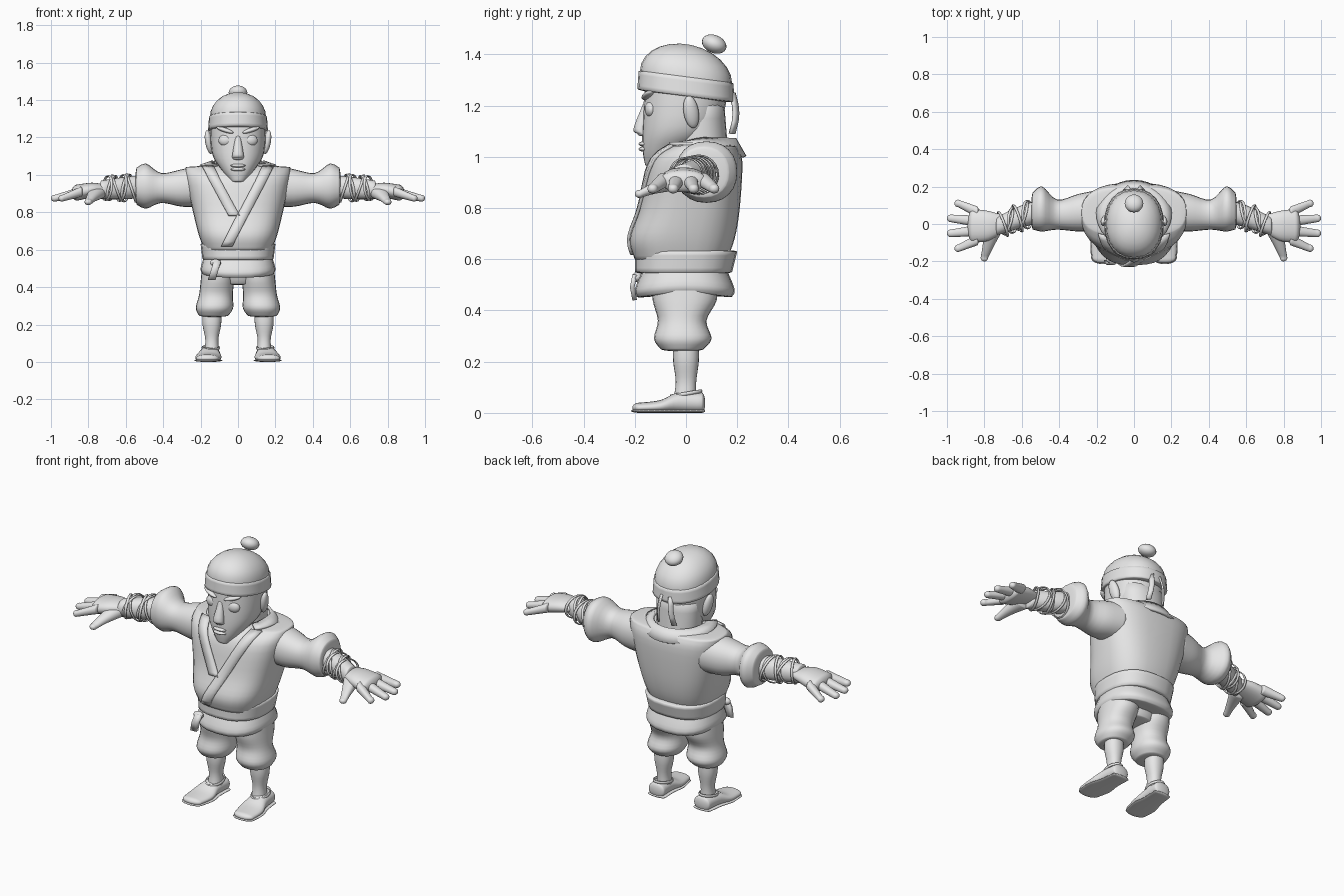
import bpy, bmesh
from math import sin, cos, pi, copysign
from mathutils import Matrix, Vector, Euler

cube = bpy.data.objects.get("Cube")
if cube:
    bpy.data.objects.remove(cube, do_unlink=True)

shade = .8
grey = bpy.data.materials.new("plain grey")
grey.use_nodes = True
grey.diffuse_color = (shade, shade, shade, 1)
grey.node_tree.nodes["Principled BSDF"].inputs["Base Color"].default_value = grey.diffuse_color


def finish(name, bm, mirror=False):
    """Turn a bmesh into a smooth object, optionally mirrored to the other side."""
    bmesh.ops.recalc_face_normals(bm, faces=bm.faces)
    mesh = bpy.data.meshes.new(name)
    bm.to_mesh(mesh)
    bm.free()
    mesh.materials.append(grey)
    for face in mesh.polygons:
        face.use_smooth = True
    obj = bpy.data.objects.new(name, mesh)
    bpy.context.collection.objects.link(obj)
    if mirror:
        modifier = obj.modifiers.new("mirror", "MIRROR")
        modifier.use_mirror_merge = False
    return obj


def bridge(bm, grid, closed):
    """Fill the quads between neighbouring rows of vertices."""
    for row, following in zip(grid, grid[1:]):
        count = len(row)
        for i in range(count if closed else count - 1):
            j = (i + 1) % count
            bm.faces.new((row[i], row[j], following[j], following[i]))


def smooth_keys(keys, steps=4):
    """Pass a smooth curve through the key rings."""
    padded = [keys[0], *keys, keys[-1]]
    result = []
    for a, b, c, d in zip(padded, padded[1:], padded[2:], padded[3:]):
        for k in range(steps):
            t = k / steps
            result.append([q + t / 2 * (r - p + t * (2 * p - 5 * q + 4 * r - s + t * (3 * (q - r) + s - p)))
                           for p, q, r, s in zip(a, b, c, d)])
    return result + [list(keys[-1])]


def loft(name, axis, keys, bulge=(.01, .01), mirror=False, power=2.2, sides=24, slope=0, arch=0):
    """Skin rings of x, y, z and two radii along an axis, with rounded ends."""
    rings = smooth_keys(keys)
    direction = copysign(1, keys[-1][axis] - keys[0][axis])
    low, high = [], []
    for end, source, depth in ((low, rings[0], -bulge[0]), (high, rings[-1], bulge[1])):
        for k in range(1, 7):
            angle = k * pi / 13
            ring = list(source)
            ring[axis] += direction * depth * sin(angle)
            ring[3:] = [radius * cos(angle) for radius in source[3:]]
            end.append(ring)
    bm = bmesh.new()
    u, v = [i for i in range(3) if i != axis]
    grid = []
    for *centre, width, depth in low[::-1] + rings + high:
        row = []
        for i in range(sides):
            c, s = cos(2 * pi * i / sides), sin(2 * pi * i / sides)
            point = Vector(centre)
            point[u] += width * copysign(abs(c) ** (2 / power), c)
            point[v] += depth * copysign(abs(s) ** (2 / power), s)
            point.z += slope * point.y + arch * point.y ** 2
            row.append(bm.verts.new(point))
        grid.append(row)
    bridge(bm, grid, True)
    bm.faces.new(grid[0])
    bm.faces.new(grid[-1])
    return finish(name, bm, mirror)


def stack(name, rows, x=0, lean=0, **options):
    """Upright loft from rows of height, half width, front y and back y."""
    keys = [(x + lean * (z - rows[0][0]), (front + back) / 2, z, width, (back - front) / 2)
            for z, width, front, back in rows]
    return loft(name, 2, keys, **options)


def limb(name, axis, rows, flat=1, **options):
    """Tapered tube from rows of x, y, z and radius."""
    keys = [(x, y, z, radius, radius * flat) for x, y, z, radius in rows]
    return loft(name, axis, keys, mirror=True, **options)


def ball(name, centre, size, turn=(0, 0, 0), mirror=False):
    bm = bmesh.new()
    matrix = Matrix.LocRotScale(Vector(centre), Euler(turn), Vector(size))
    bmesh.ops.create_uvsphere(bm, u_segments=20, v_segments=12, radius=1, matrix=matrix)
    return finish(name, bm, mirror)


def ribbon(name, pairs, thick, mirror=False, drape=None):
    """Cloth strip between two edges, optionally projected back onto a body."""
    bm = bmesh.new()
    bridge(bm, [[bm.verts.new(first), bm.verts.new(first.lerp(second, .5)), bm.verts.new(second)]
                for first, second in pairs], False)
    obj = finish(name, bm, mirror)
    if drape:
        modifier = obj.modifiers.new("drape", "SHRINKWRAP")
        modifier.target = drape
        modifier.wrap_method = "PROJECT"
        modifier.use_project_y = True
        modifier.wrap_mode = "ABOVE_SURFACE"
        modifier.offset = thick / 3
    modifier = obj.modifiers.new("thickness", "SOLIDIFY")
    modifier.thickness = thick
    modifier.offset = 0
    return obj


def hoop(name, centre, axis, ru, rv, thick, tilt, phase=0):
    """Thin band running round a limb."""
    bm = bmesh.new()
    u, v = [i for i in range(3) if i != axis]
    count, section, grid = 24, 6, []
    for i in range(count + 1):
        a = 2 * pi * i / count
        row = []
        for k in range(section):
            b = 2 * pi * k / section
            point = Vector(centre)
            point[u] += (ru + thick * cos(b) / 2) * cos(a)
            point[v] += (rv + thick * cos(b) / 2) * sin(a)
            point[axis] += thick * sin(b) + tilt * sin(a + phase)
            row.append(bm.verts.new(point))
        grid.append(row)
    bridge(bm, grid, True)
    bmesh.ops.remove_doubles(bm, verts=bm.verts, dist=.0001)
    return finish(name, bm, True)


# Head, neck and face
stack("neck", [(.95, .12, -.05, .17), (1.2, .13, -.04, .15)])
stack("head", [(.97, .04, -.16, -.08), (1.03, .09, -.17, .01), (1.12, .14, -.17, .13), (1.3, .15, -.16, .17)])
stack("nose", [(1.09, .03, -.19, -.15), (1.11, .03, -.205, -.15), (1.2, .015, -.17, -.14)], power=2)
for lip, height in (("upper_lip", 1.05), ("lower_lip", 1.03)):
    ball(lip, (0, -.165, height), (.04, .02, .01))
ball("eye", (.07, -.14, 1.185), (.035, .02, .03), (0, 0, .2), True)
ball("eyebrow", (.07, -.15, 1.24), (.05, .02, .012), (0, -.3, .3), True)
ball("ear", (.155, .02, 1.175), (.02, .03, .065), (.2, .15, .2), True)

# Knitted cap with rolled rim, bobble and back ties
stack("cap_dome", [(1.27, .15, -.18, .18), (1.31, .15, -.18, .18)], bulge=(0, .13), slope=-.13)
stack("cap_rim", [(1.24, .16, -.19, .19), (1.31, .155, -.185, .185)], slope=-.13)
ball("cap_bobble", (0, .11, 1.44), (.05, .05, .035), (-.4, 0, 0))
tie = [Vector((.02 + .02 * t, .19 + .015 * sin(pi * t), 1.25 - .16 * t)) for t in (0, .3, .5, .7, 1)]
ribbon("cap_tie", [(point, point + Vector((.02, -.02, 0))) for point in tie], .01, True)

# Jacket body
jacket = stack("jacket", [(.6, .18, -.2, .16), (.68, .21, -.22, .19), (.8, .24, -.18, .21),
                          (.98, .28, -.14, .22), (1.04, .28, -.07, .2)], power=2.7, sides=32)

# Crossed lapels draped on the chest, meeting a standing collar
for name, side, low in (("long_lapel", 1, Vector((-.06, -.4, .62))), ("short_lapel", -1, Vector((-.02, -.4, .78)))):
    high, half = Vector((.16 * side, -.4, 1.04)), Vector((.03, 0, 0))
    middle = [low.lerp(high, k / 16) for k in range(17)]
    ribbon(name, [(point - half, point + half) for point in middle], .014, drape=jacket)
collar = []
for k in range(25):
    a = -.7 + (pi + 1.4) * k / 24
    drop = .05 * abs(sin(a))
    collar.append((Vector((.14 * cos(a), .06 + .13 * sin(a), 1.07 + .03 * min(0, sin(a)))),
                   Vector((.2 * cos(a), .05 + .18 * sin(a), 1.05 - drop * (sin(a) > 0)))))
ribbon("collar", collar, .014)

# Belt, tie and skirt below
stack("belt", [(.55, .19, -.2, .18), (.63, .2, -.2, .2)], power=2.5)
stack("jacket_skirt", [(.47, .19, -.19, .18), (.5, .2, -.2, .19), (.57, .18, -.17, .16)], power=2.5, arch=-.5)
ball("belt_knot", (-.12, -.19, .53), (.03, .02, .02))
tail = [Vector((-.13 - .03 * t, -.2 - .01 * sin(pi * t), .54 - .1 * t)) for t in (0, .5, 1)]
ribbon("belt_tie", [(point, point + Vector((.04, 0, 0))) for point in tail], .018)

# Baggy trousers, calves and slippers
stack("trouser_seat", [(.42, .1, -.09, .09), (.52, .16, -.13, .12)])
stack("trouser_leg", [(.25, .08, -.1, .07), (.29, .1, -.125, .1), (.36, .09, -.11, .08), (.44, .09, -.13, .12),
                      (.52, .09, -.13, .12)], x=.13, lean=-.11, mirror=True)
stack("calf", [(.05, .04, -.05, .04), (.12, .035, -.04, .04), (.2, .05, -.05, .05), (.26, .05, -.05, .05)],
      x=.14, mirror=True)
foot = ((.06, .05, .08), (-.03, .055, .08), (-.1, .07, .05), (-.18, .06, .04))
for name, margin, limit in (("slipper", 0, 1), ("sole", .005, .016)):
    keys = []
    for y, width, height in foot:
        thickness = min(height, limit) / 2
        keys.append((.15 - .08 * y, y, thickness, width + margin, thickness))
    loft(name, 1, keys, bulge=(.015, .03 + margin), mirror=True)
hoop("slipper_rim", (.146, 0, .075), 2, .045, .06, .008, .01)

# Sleeves, forearms and hands
limb("sleeve", 0, [(.2, .07, .94, .11), (.3, .06, .93, .1), (.41, .05, .93, .08),
                   (.49, .08, .94, .12), (.54, .07, .94, .1)])
limb("forearm", 0, [(.5, .07, .94, .06), (.6, .04, .93, .06), (.73, -.01, .92, .05)])
limb("palm", 0, [(.71, 0, .925, .05), (.78, -.01, .92, .08), (.86, -.01, .905, .09)], flat=.48, bulge=(.01, .03))
for k, label in enumerate(("index", "middle", "ring", "little")):
    spread = k - 1.5
    root = Vector((.84, -.01 + .05 * spread, .91))
    tip = Vector((.94 if abs(spread) > 1 else .98, -.01 + .08 * spread, .875))
    limb(label + "_finger", 0, [(*root.lerp(tip, t), .03 - .01 * t) for t in (0, .5, 1)],
         flat=.9, bulge=(.01, .02))
limb("thumb", 1, [(.75, -.03, .91, .05), (.78, -.12, .88, .03), (.8, -.18, .855, .02)], flat=.8, bulge=(.01, .02))

# Bandage turns round the forearm
for k in range(6):
    t = k / 5
    radius = .075 - .01 * t
    hoop("arm_wrap", (.57 + .13 * t, .05 - .05 * t, .93), 0, radius, radius, .008, .025 * (-1) ** k, k)
